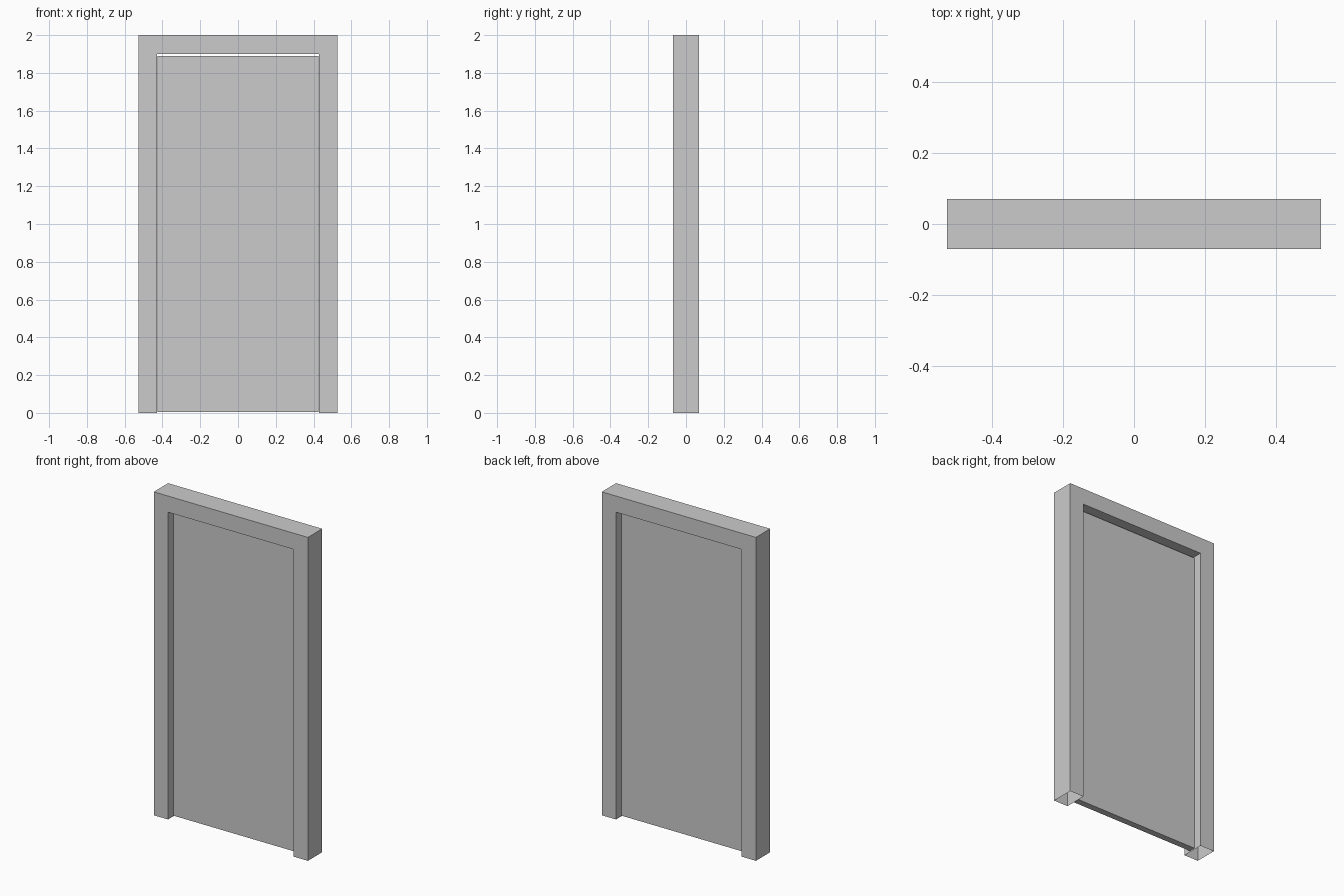
import bpy, bmesh
from mathutils import Vector

if "Cube" in bpy.data.objects:
    bpy.data.objects.remove(bpy.data.objects["Cube"])

HALF_W, HALF_D, HEIGHT = 0.527, 0.07, 2.0
OPEN_W, OPEN_H = 0.43, 1.90


def finish(bm, name):
    mesh = bpy.data.meshes.new(name)
    bmesh.ops.recalc_face_normals(bm, faces=bm.faces)
    bm.to_mesh(mesh)
    bm.free()
    obj = bpy.data.objects.new(name, mesh)
    bpy.context.collection.objects.link(obj)
    return obj


def extruded_profile(points, half_depth):
    """Extrude an x-z outline symmetrically about y = 0."""
    bm = bmesh.new()
    face = bm.faces.new([bm.verts.new((x, -half_depth, z)) for x, z in points])
    geom = bmesh.ops.extrude_face_region(bm, geom=[face], use_keep_orig=True)["geom"]
    verts = [g for g in geom if isinstance(g, bmesh.types.BMVert)]
    bmesh.ops.translate(bm, verts=verts, vec=Vector((0, 2 * half_depth, 0)))
    bmesh.ops.recalc_face_normals(bm, faces=bm.faces)
    return bm


# Door frame: one arch-shaped outline, hollow with open feet
half = [(OPEN_W, OPEN_H), (OPEN_W, 0), (HALF_W, 0), (HALF_W, HEIGHT)]
outline = half + [(-x, z) for x, z in reversed(half)]
bm = extruded_profile(outline, HALF_D)
feet = [f for f in bm.faces if all(v.co.z < 1e-5 for v in f.verts)]
bmesh.ops.delete(bm, geom=feet, context="FACES_ONLY")
finish(bm, "door_frame")

# Door panel: thin slab with a small clearance all round
w, z0, z1 = 0.4265, 0.005, 1.89
finish(extruded_profile([(-w, z0), (w, z0), (w, z1), (-w, z1)], 0.02), "door_panel")
